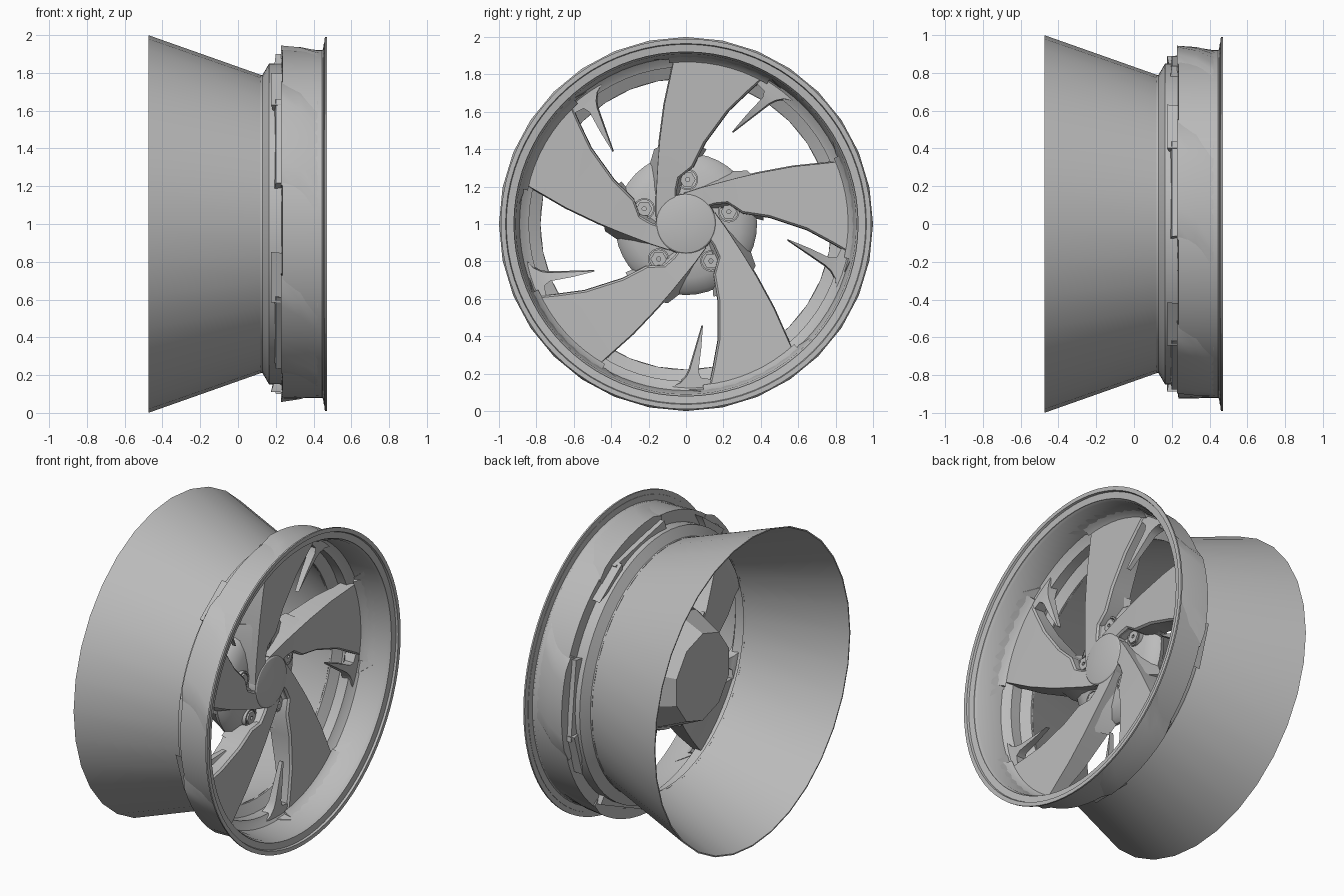
import bpy, bmesh
from math import sin, cos, radians, pi
from mathutils import Matrix, Vector

if "Cube" in bpy.data.objects:
    bpy.data.objects.remove(bpy.data.objects["Cube"])

grey = bpy.data.materials.new("satin_grey")
grey.use_nodes = True
GREY = (0.5, 0.5, 0.5, 1)
grey.diffuse_color = GREY
grey.node_tree.nodes["Principled BSDF"].inputs["Base Color"].default_value = GREY
CENTRE = Vector((0, 0, 1))


def finish(name, bm, angle=30):
    """Turn a bmesh built around the x axis into a shaded object."""
    bmesh.ops.remove_doubles(bm, verts=bm.verts, dist=0.0005)
    bmesh.ops.recalc_face_normals(bm, faces=bm.faces)
    bmesh.ops.translate(bm, verts=bm.verts, vec=CENTRE)
    mesh = bpy.data.meshes.new(name)
    bm.to_mesh(mesh)
    bm.free()
    mesh.materials.append(grey)
    ob = bpy.data.objects.new(name, mesh)
    bpy.context.collection.objects.link(ob)
    bpy.ops.object.select_all(action='DESELECT')
    ob.select_set(True)
    bpy.context.view_layer.objects.active = ob
    bpy.ops.object.shade_smooth_by_angle(angle=radians(angle))
    return ob


def skin(bm, rings, close_rows=False):
    """Join equal rings of points with quads; each ring is closed."""
    rows = [[bm.verts.new(p) for p in ring] for ring in rings]
    n = len(rows[0])
    pairs = list(zip(rows, rows[1:] + rows[:1])) if close_rows else list(zip(rows, rows[1:]))
    for a, b in pairs:
        for i in range(n):
            j = (i + 1) % n
            bm.faces.new((a[i], a[j], b[j], b[i]))
    if not close_rows:
        bm.faces.new(rows[0])
        bm.faces.new(rows[-1])


def polar(x, r, a):
    return Vector((x, r * cos(a), r * sin(a)))


def lathe(name, profile, sides, closed=False, angle=30):
    """Spin a profile of (x, radius) about the wheel axle."""
    bm = bmesh.new()
    rings = [[polar(x, r, 2 * pi * i / sides + pi / 2) for i in range(sides)] for x, r in profile]
    skin(bm, rings, closed)
    return finish(name, bm, angle)


def repeat(name, bm, angle=30):
    """Make five copies of a part around the axle."""
    for k in range(5):
        part = bm.copy()
        bmesh.ops.rotate(part, verts=part.verts, cent=(0, 0, 0),
                         matrix=Matrix.Rotation(radians(72 * k), 3, 'X'))
        finish(f"{name}_{k + 1}", part, angle)
    bm.free()


# Rear barrel, centre flange and front rim band
lathe("rear_barrel", [(-.475, 1), (.125, .788), (.125, .778), (-.475, .992)], 32, True)
lathe("barrel_flange", [(.12, .79), (.13, .79), (.165, .85), (.235, .85),
                        (.235, .84), (.17, .84), (.135, .778), (.12, .778)], 64, True)
lathe("front_rim", [(.235, .84), (.23, .86), (.235, .925), (.452, .92), (.46, .99), (.47, .99),
                    (.47, .965), (.455, .96), (.45, .925), (.43, .91), (.27, .89), (.245, .86)], 80, True)

# Hub and centre cap
lathe("hub_back", [(-.12, .28), (.09, .375)], 10)
lathe("hub_front", [(.08, .37), (.11, .38), (.14, .36), (.17, .29), (.185, .2), (.19, .1)], 40, angle=50)
lathe("centre_cap", [(.15, .165), (.235, .16), (.242, .152), (.25, .11), (.255, .05), (.256, .01)], 40)

# Blade spokes: each station is left edge, right edge, front depth, back depth
stations = [((-.16, .04), (-.06, .06), .235, .08), ((-.16, .14), (-.06, .18), .24, .08),
            ((-.155, .24), (-.045, .25), .245, .08), ((-.15, .33), (.03, .31), .25, .09),
            ((-.14, .45), (.095, .44), .255, .115), ((-.115, .64), (.22, .61), .262, .15),
            ((-.085, .78), (.33, .715), .268, .185), ((-.06, .9), (.425, .8), .272, .2)]
bm = bmesh.new()
rings = []
for (ly, lz), (ry, rz), front, back in stations:
    rings.append([(front, ly, lz), (front, ry, rz), (front - .012, ry + .01, rz - .004),
                  (back, ry + .012, rz - .006), (back, ly - .006, lz)])
skin(bm, rings)
repeat("spoke", bm, 25)

# Root webs sweeping from each spoke down to the hub
bm = bmesh.new()
skin(bm, [[(.235, -.13, .1), (.235, -.08, .1), (.1, -.02, .12), (.1, -.2, .12)],
          [(.24, -.14, .28), (.235, -.04, .28), (.1, .05, .3), (.1, -.2, .3)],
          [(.24, -.13, .42), (.235, .06, .42), (.11, .11, .4), (.11, -.17, .4)]])
repeat("spoke_root", bm)

# Pointed prongs, given as (radius, angle) along both edges
bm = bmesh.new()
left = [(.55, 63.5), (.67, 61), (.79, 58.8), (.825, 59.5), (.84, 63), (.9, 63.5)]
right = [(.55, 63.2), (.67, 58.5), (.78, 55.5), (.815, 54.2), (.85, 52), (.9, 46)]
rings = []
for i, ((lr, la), (rr, ra)) in enumerate(zip(left, right)):
    back = .235 - .012 * i
    rings.append([polar(.262, lr, radians(la)), polar(.255, rr, radians(ra)),
                  polar(back, rr, radians(ra - .6)), polar(back, lr, radians(la))])
skin(bm, rings)
repeat("prong", bm)

# Skewed swellings on the outside of the rim where the spokes meet it
bm = bmesh.new()
rings = []
for k in range(9):
    a = 53 + 42 * k / 8
    rise = .945 if 0 < k < 8 else .922
    rings.append([polar(.228, .88, radians(a)), polar(.228, rise, radians(a)),
                  polar(.33, rise - .008, radians(a + 4)), polar(.42, .921, radians(a + 10)),
                  polar(.42, .915, radians(a + 10))])
skin(bm, rings)
repeat("rim_swelling", bm, 40)

# Inner fillets sweeping from the spoke ends up the rim wall
bm = bmesh.new()
rings = []
for k in range(9):
    a = radians(60 + 36 * k / 8)
    rings.append([polar(.25, .915, a), polar(.27, .865, a), polar(.29, .885, a), polar(.34, .905, a)])
skin(bm, rings)
repeat("spoke_fillet", bm, 40)

# Lug bolts: round seat and hexagonal head
for k in range(5):
    hub_dir = polar(0, .238, radians(88 + 72 * k))
    for name, radius, inner, x0, x1, sides in (("bolt_seat", .057, .048, .15, .195, 24),
                                               ("bolt_head", .043, .012, .15, .2, 6)):
        bm = bmesh.new()
        profile = [(x0, radius), (x1, radius), (x1, inner), (x0 + .02, inner)]
        skin(bm, [[hub_dir + polar(x, r, 2 * pi * i / sides) for i in range(sides)]
                  for x, r in profile], sides > 6)
        if sides == 6:
            bmesh.ops.holes_fill(bm, edges=bm.edges)
        finish(f"{name}_{k + 1}", bm)
